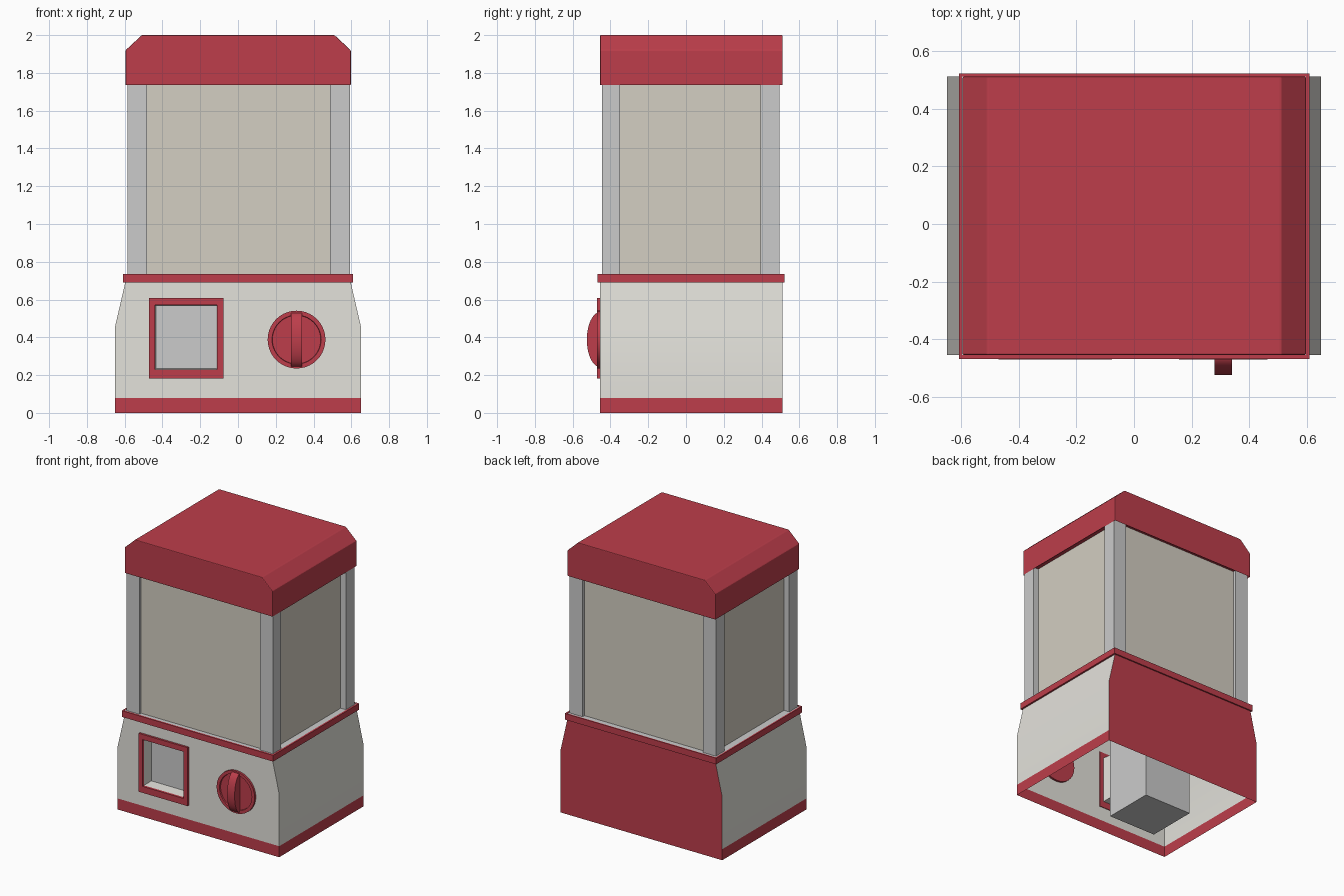
import bpy, bmesh, math
from mathutils import Matrix, Vector

if "Cube" in bpy.data.objects:
    bpy.data.objects.remove(bpy.data.objects["Cube"])

Y0, Y1 = -0.455, 0.512         # front and back of the body


def material(name, rgb):
    m = bpy.data.materials.new(name)
    m.diffuse_color = (*rgb, 1)
    m.use_nodes = True
    m.node_tree.nodes["Principled BSDF"].inputs["Base Color"].default_value = m.diffuse_color
    return m


RED = material("red_plastic", (0.51, 0.048, 0.07))
CREAM = material("cream_plastic", (0.77, 0.76, 0.71))
GLASS = material("tinted_panel", (0.655, 0.62, 0.54))


def finish(bm, name, mat=None, bevel=0, smooth=None):
    bmesh.ops.recalc_face_normals(bm, faces=bm.faces)
    me = bpy.data.meshes.new(name)
    bm.to_mesh(me)
    bm.free()
    ob = bpy.data.objects.new(name, me)
    bpy.context.collection.objects.link(ob)
    if mat:
        me.materials.append(mat)
    if bevel:
        mod = ob.modifiers.new("bevel", "BEVEL")
        mod.width, mod.segments = bevel, 2
    if smooth:
        bpy.ops.object.select_all(action="DESELECT")
        bpy.context.view_layer.objects.active = ob
        ob.select_set(True)
        bpy.ops.object.shade_smooth_by_angle(angle=math.radians(smooth))
    return ob


def box(name, x, y, z, mat=None, sides_only=False):
    """Box from ranges, optionally without top and bottom."""
    bm = bmesh.new()
    size = [b - a for a, b in (x, y, z)]
    mid = [(a + b) / 2 for a, b in (x, y, z)]
    bmesh.ops.create_cube(bm, size=1, matrix=Matrix.Translation(mid) @ Matrix.Diagonal((*size, 1)))
    if sides_only:
        bm.normal_update()
        bmesh.ops.delete(bm, geom=[f for f in bm.faces if abs(f.normal.z) > 0.9], context="FACES")
    return finish(bm, name, mat)


def loop_edges(bm, pts, y):
    vs = [bm.verts.new((px, y, pz)) for px, pz in pts]
    return [bm.edges.new((vs[i], vs[i - 1])) for i in range(len(vs))]


def plate(name, y, outline, mat, holes=()):
    """Flat sheet in the xz plane with optional holes."""
    bm = bmesh.new()
    edges = loop_edges(bm, outline, y)
    for h in holes:
        edges += loop_edges(bm, h, y)
    bmesh.ops.triangle_fill(bm, edges=edges, use_beauty=True, normal=(0, -1, 0))
    return finish(bm, name, mat)


def strip(name, profile, mat, smooth=None):
    """Sheet made by sweeping an xz profile from front to back."""
    bm = bmesh.new()
    rows = [(bm.verts.new((x, Y0, z)), bm.verts.new((x, Y1, z))) for x, z in profile]
    for a, b in zip(rows, rows[1:]):
        bm.faces.new((a[0], a[1], b[1], b[0]))
    return finish(bm, name, mat, smooth=smooth)


def tube(name, rings, mat, closed=False):
    """Walls joining successive rings of 3D points."""
    bm = bmesh.new()
    rings = [[bm.verts.new(p) for p in r] for r in rings]
    pairs = list(zip(rings, rings[1:])) + ([(rings[-1], rings[0])] if closed else [])
    for a, b in pairs:
        for i in range(len(a)):
            bm.faces.new((a[i - 1], a[i], b[i], b[i - 1]))
    return finish(bm, name, mat)


def prism(bm, pts, vec):
    """Solid made by extruding a flat outline."""
    face = bm.faces.new([bm.verts.new(p) for p in pts])
    new = bmesh.ops.extrude_face_region(bm, geom=[face])["geom"]
    bmesh.ops.translate(bm, vec=vec, verts=[v for v in new if isinstance(v, bmesh.types.BMVert)])


def rect(x0, x1, z0, z1):
    return [(x0, z0), (x1, z0), (x1, z1), (x0, z1)]


def at_y(pts, y):
    return [(a, y, b) for a, b in pts]


def at_z(pts, z):
    return [(a, b, z) for a, b in pts]


# base shell: front, tapered sides, red back and foot band, open underneath
side = [(0.65, 0.08), (0.65, 0.46), (0.597, 0.69), (0.597, 0.733)]
mirror = [(-x, z) for x, z in reversed(side)]
hole = rect(-0.44, -0.11, 0.23, 0.57)
plate("base_front", Y0, side + mirror, CREAM, [hole])
plate("base_back", Y1, [(0.65, 0)] + side[1:] + mirror[:3] + [(-0.65, 0)], RED)
plate("foot_front", Y0, rect(-0.65, 0.65, 0, 0.08), RED)
for s, label in ((1, "right"), (-1, "left")):
    strip("base_side_" + label, [(s * x, z) for x, z in side], CREAM, smooth=30)
    strip("foot_" + label, [(s * 0.65, 0), (s * 0.65, 0.08)], RED)

# rim around the top of the base, and the thin grey deck closing it
rim_out, rim_in = rect(-0.608, 0.61, -0.468, 0.522), rect(-0.597, 0.597, Y0, Y1)
tube("rim", [at_z(rim_in, 0.69), at_z(rim_out, 0.69), at_z(rim_out, 0.735), at_z(rim_in, 0.735)],
     RED, closed=True)
strip("deck", [(-0.597, 0.733), (0.597, 0.733)], None)

# corner posts
for i, (x, y) in enumerate([(a, b) for a in ((-0.586, -0.482), (0.486, 0.592))
                            for b in ((-0.444, -0.35), (0.395, 0.494))]):
    box(f"post_{i}", x, y, (0.733, 1.76), sides_only=True)

# display panels
box("display_panels", (-0.544, 0.55), (-0.424, 0.472), (0.733, 1.76), GLASS, sides_only=True)

# lid: chamfered sides, shallow recess underneath
bm = bmesh.new()
half = [(0.596, 1.733), (0.596, 1.92), (0.51, 2.0)]
outline = half + [(-x, z) for x, z in half[::-1]]
prism(bm, [(x + 0.001, Y0, z) for x, z in outline], (0, Y1 - Y0, 0))
bmesh.ops.recalc_face_normals(bm, faces=bm.faces)
under = [f for f in bm.faces if f.normal.z < -0.9]
bmesh.ops.inset_region(bm, faces=under, thickness=0.012)
bmesh.ops.translate(bm, vec=(0, 0, 0.02), verts=under[0].verts)
finish(bm, "lid", RED, bevel=0.005)

# prize opening: red frame, tunnel and box behind it
outer = rect(-0.47, -0.077, 0.183, 0.608)
tube("opening_frame", [at_y(outer, -0.45), at_y(outer, -0.47), at_y(hole, -0.47), at_y(hole, -0.45)],
     RED, closed=True)
tube("opening_tunnel", [at_y(hole, -0.452), at_y(rect(-0.435, -0.115, 0.235, 0.565), -0.375)], CREAM)
box("prize_box", (-0.49, -0.105), (-0.375, 0.0), (0.08, 0.69))

# knob: disc with recessed face, and a half-round grip
bm = bmesh.new()
turn = Matrix.Translation((0.31, -0.455, 0.388)) @ Matrix.Rotation(math.pi / 2, 4, "X")
bmesh.ops.create_cone(bm, cap_ends=True, segments=40, radius1=0.153, radius2=0.153, depth=0.03, matrix=turn)
bm.normal_update()
cap = [f for f in bm.faces if f.normal.y < -0.9]
bmesh.ops.inset_region(bm, faces=cap, thickness=0.023)
bmesh.ops.inset_region(bm, faces=cap, thickness=0.002)
bmesh.ops.translate(bm, vec=(0, 0.01, 0), verts=cap[0].verts)
finish(bm, "knob_disc", RED, smooth=30)
bm = bmesh.new()
prism(bm, [(0.28, -0.455 - 0.07 * math.sin(t), 0.388 + 0.145 * math.cos(t))
           for t in (math.pi * i / 20 for i in range(21))], (0.06, 0, 0))
finish(bm, "knob_grip", RED, smooth=30)
